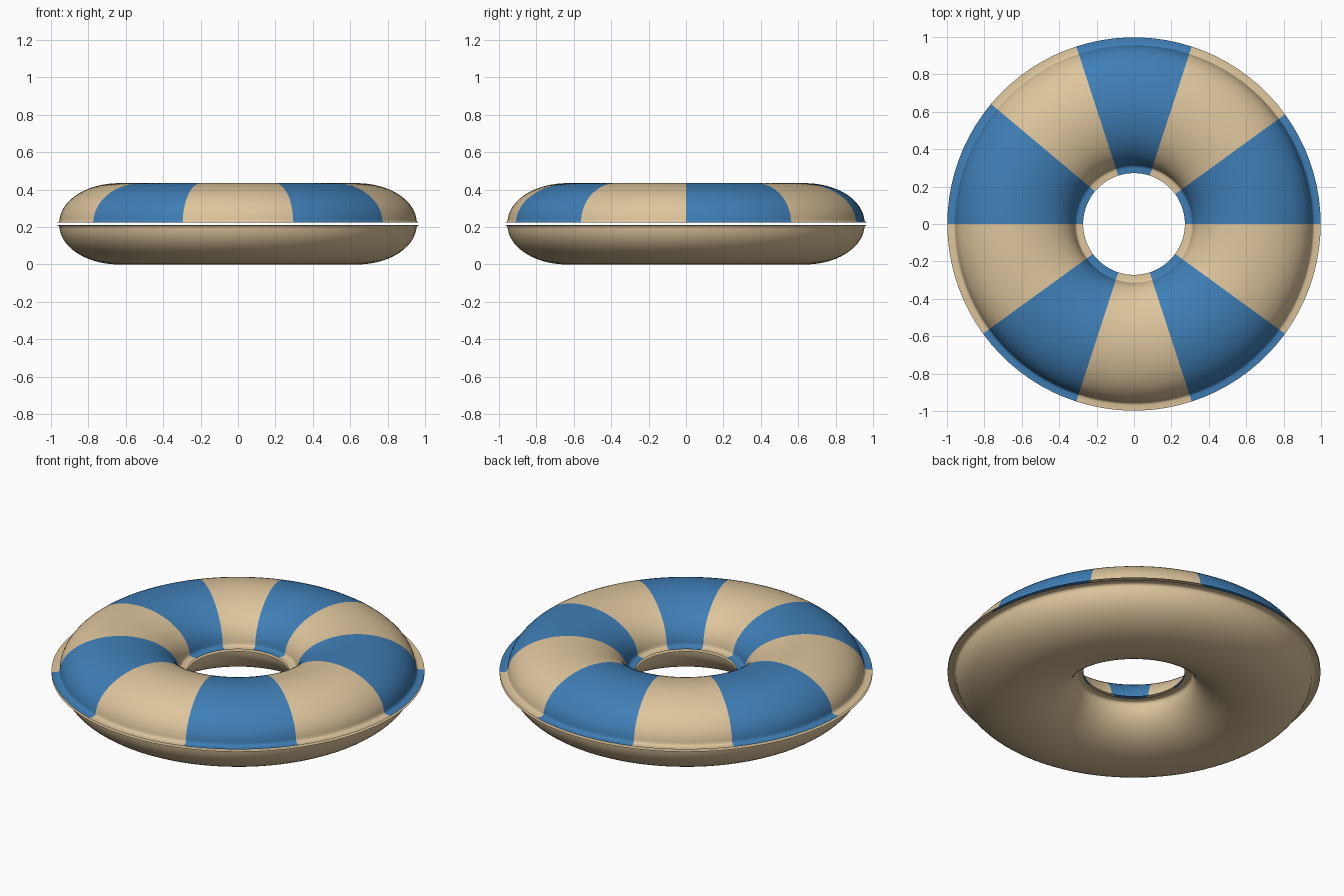
import bpy
import bmesh
from math import sin, cos, pi, degrees, atan2, radians

cube = bpy.data.objects.get("Cube")
if cube:
    bpy.data.objects.remove(cube, do_unlink=True)

SEGMENTS = 90
ARC_STEPS = 32
MID_Z = 0.2175      # height of the seam
GAP = 0.007         # half the gap between the two seam flanges
RING_R = 0.635      # centre line of the tube
TUBE_W = 0.32
TUBE_H = MID_Z - GAP
FLANGE_W = 0.363
# panel edges around the ring, in degrees, alternating blue and cream
PANELS = [36, 72, 108, 140, 180, 216, 252, 288, 324, 360]


def material(name, rgb):
    mat = bpy.data.materials.new(name)
    mat.use_nodes = True
    mat.diffuse_color = (*rgb, 1)
    mat.node_tree.nodes["Principled BSDF"].inputs["Base Color"].default_value = (*rgb, 1)
    return mat


blue = material("blue", (0.05, 0.21, 0.47))
cream = material("cream", (0.73, 0.56, 0.335))


def half_profile():
    """Flange, small fillet, half ellipse, fillet, flange: (offset, height)."""
    edge = [(FLANGE_W, 0), (TUBE_W + 0.014, 0), (TUBE_W + 0.005, 0.003), (TUBE_W, 0.010)]
    start = radians(6)
    arc = []
    for i in range(ARC_STEPS + 1):
        t = start + (pi - 2 * start) * i / ARC_STEPS
        arc.append((TUBE_W * cos(t), TUBE_H * sin(t)))
    return edge + arc + [(-x, z) for x, z in reversed(edge)]


def build_half(name, side, mats, striped):
    """Revolve the half profile; side is +1 for the top and -1 for the bottom."""
    bm = bmesh.new()
    rings = []
    for s in range(SEGMENTS):
        a = 2 * pi * s / SEGMENTS
        rings.append([
            bm.verts.new(((RING_R + x) * cos(a), (RING_R + x) * sin(a),
                          MID_Z + side * (GAP + z)))
            for x, z in half_profile()])
    for s in range(SEGMENTS):
        here, ahead = rings[s], rings[(s + 1) % SEGMENTS]
        for i in range(len(here) - 1):
            quad = [here[i], ahead[i], ahead[i + 1], here[i + 1]]
            face = bm.faces.new(quad if side > 0 else quad[::-1])
            face.smooth = True
            # coloured panels by direction around the ring
            if striped:
                c = face.calc_center_median()
                angle = degrees(atan2(c.y, c.x)) % 360
                face.material_index = sum(angle > p for p in PANELS) % 2
    mesh = bpy.data.meshes.new(name)
    bm.to_mesh(mesh)
    bm.free()
    for m in mats:
        mesh.materials.append(m)
    obj = bpy.data.objects.new(name, mesh)
    bpy.context.collection.objects.link(obj)
    return obj


# striped top shell and plain bottom shell
build_half("top_shell", 1, [blue, cream], True)
build_half("bottom_shell", -1, [cream], False)
